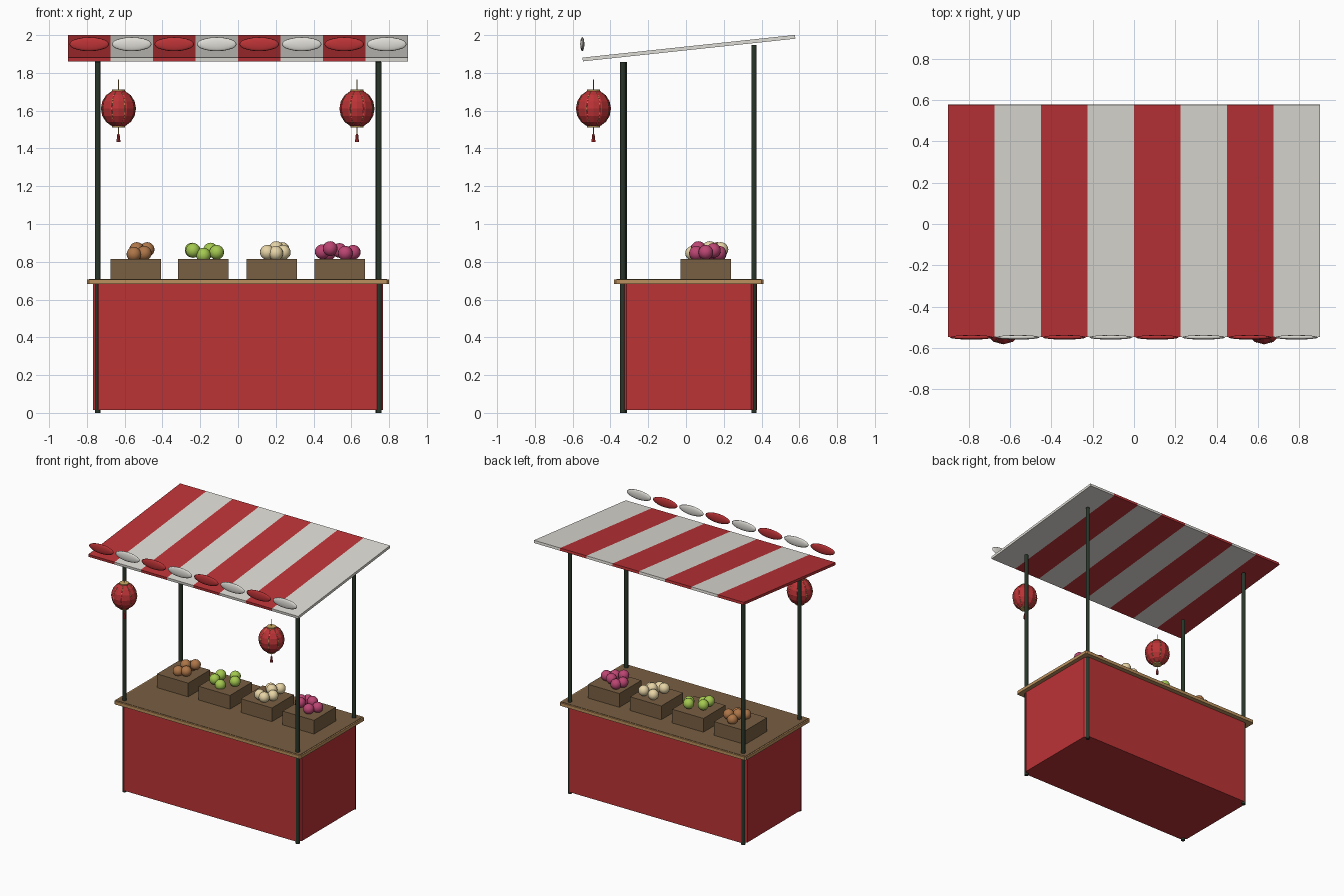
import bpy
import bmesh
from math import atan2, cos, hypot, pi, sin
from mathutils import Matrix, Vector

if "Cube" in bpy.data.objects:
    bpy.data.objects.remove(bpy.data.objects["Cube"], do_unlink=True)


def make_material(name, rgb):
    mat = bpy.data.materials.new(name)
    mat.use_nodes = True
    mat.diffuse_color = (*rgb, 1)
    mat.node_tree.nodes["Principled BSDF"].inputs["Base Color"].default_value = (*rgb, 1)
    return mat


RED = make_material("red", (0.5, 0.033, 0.037))
WHITE = make_material("warm white", (0.74, 0.72, 0.67))
DARK_WOOD = make_material("dark wood", (0.19, 0.115, 0.055))
LIGHT_WOOD = make_material("light wood", (0.5, 0.28, 0.11))
POST = make_material("dark green", (0.022, 0.036, 0.022))
GOLD = make_material("gold", (0.6, 0.4, 0.13))
BROWN = make_material("brown fruit", (0.42, 0.18, 0.065))
GREEN = make_material("green fruit", (0.37, 0.58, 0.08))
CREAM = make_material("cream fruit", (0.8, 0.66, 0.38))
PINK = make_material("pink fruit", (0.5, 0.06, 0.17))


def finish(name, bm, mat, smooth=False):
    mesh = bpy.data.meshes.new(name)
    bm.to_mesh(mesh)
    bm.free()
    mesh.materials.append(mat)
    for face in mesh.polygons:
        face.use_smooth = smooth
    obj = bpy.data.objects.new(name, mesh)
    bpy.context.collection.objects.link(obj)
    return obj


def box(name, center, size, mat, tilt=0, chamfer=0):
    bm = bmesh.new()
    bmesh.ops.create_cube(bm, size=1)
    bmesh.ops.scale(bm, vec=size, verts=bm.verts)
    if chamfer:
        upright = [e for e in bm.edges
                   if abs(e.verts[0].co.z - e.verts[1].co.z) > 0.01]
        bmesh.ops.bevel(bm, geom=upright, offset=chamfer, segments=1, affect='EDGES')
    place = Matrix.Translation(center) @ Matrix.Rotation(tilt, 4, 'X')
    bmesh.ops.transform(bm, matrix=place, verts=bm.verts)
    return finish(name, bm, mat)


def cylinder(name, x, y, z0, z1, radius, mat, sides=12, top=None):
    bm = bmesh.new()
    bmesh.ops.create_cone(bm, cap_ends=True, segments=sides, radius1=radius,
                          radius2=radius if top is None else top, depth=z1 - z0)
    bmesh.ops.translate(bm, vec=(x, y, (z0 + z1) / 2), verts=bm.verts)
    return finish(name, bm, mat)


def ellipsoid(name, center, radii, mat, segs=16, rings=10, smooth=True, pole_y=False):
    bm = bmesh.new()
    bmesh.ops.create_uvsphere(bm, u_segments=segs, v_segments=rings, radius=1)
    if pole_y:
        bmesh.ops.rotate(bm, matrix=Matrix.Rotation(pi / 2, 3, 'X'), verts=bm.verts)
    bmesh.ops.scale(bm, vec=radii, verts=bm.verts)
    bmesh.ops.translate(bm, vec=center, verts=bm.verts)
    return finish(name, bm, mat, smooth)


# Counter body with chamfered corners, worktop and wood edge
box("counter_body", (0, 0.015, 0.35), (1.535, 0.72, 0.67), RED, chamfer=0.03)
box("worktop_edge", (0, 0.015, 0.695), (1.6, 0.79, 0.024), LIGHT_WOOD, chamfer=0.01)
box("worktop", (0, 0.015, 0.7075), (1.578, 0.768, 0.004), DARK_WOOD)

# Four posts, taller at the back
for x, side in ((-0.743, "right"), (0.743, "left")):
    for y, z, end in ((-0.328, 1.857, "front"), (0.36, 1.947, "back")):
        shift = 0.006 if (side, end) == ("left", "front") else 0
        cylinder(f"{end}_{side}_post", x + shift / 2, y - shift, 0, z, 0.0145, POST)

# Sloping striped canopy with a row of oval flaps
STRIPE = 0.225
slope = atan2(0.12, 1.125)
for i in range(8):
    x = (i - 3.5) * STRIPE
    mat = WHITE if i % 2 else RED
    box(f"canopy_stripe_{i + 1}", (x, 0.0155, 1.931),
        (STRIPE, hypot(1.125, 0.12), 0.02), mat, tilt=slope)
    ellipsoid(f"canopy_flap_{i + 1}", (x, -0.549, 1.952), (0.105, 0.011, 0.037),
              mat, segs=20, rings=8, pole_y=True)


# Hanging lanterns
def lantern(side, x, y=-0.49, z=1.611):
    ellipsoid(f"{side}_lantern", (x, y, z), (0.093, 0.093, 0.1), RED,
              segs=12, rings=8, smooth=False)
    for part, lift in (("top", 0.093), ("bottom", -0.093)):
        cylinder(f"{side}_lantern_{part}_cap", x, y, z + lift - 0.007,
                 z + lift + 0.007, 0.034, GOLD)
    cylinder(f"{side}_lantern_cord", x, y, z + 0.09, z + 0.155, 0.002, GOLD, 6)
    cylinder(f"{side}_tassel_cord", x, y, z - 0.14, z - 0.09, 0.002, GOLD, 6)
    cylinder(f"{side}_tassel", x, y, z - 0.178, z - 0.135, 0.011, RED, 8, top=0.006)
    # Thin ribs following the lantern's meridians
    curve = bpy.data.curves.new(f"{side}_lantern_ribs", 'CURVE')
    curve.dimensions = '3D'
    curve.bevel_depth = 0.0015
    curve.bevel_resolution = 0
    curve.materials.append(GOLD)
    for k in range(8):
        turn = (k + 0.5) * pi / 4
        rib = curve.splines.new('POLY')
        rib.points.add(8)
        for j, point in enumerate(rib.points):
            lat = (j - 4) * pi / 11
            r = 0.091 * cos(lat)
            point.co = (x + r * cos(turn), y + r * sin(turn), z + 0.099 * sin(lat), 1)
    obj = bpy.data.objects.new(f"{side}_lantern_ribs", curve)
    bpy.context.collection.objects.link(obj)


lantern("right", -0.633)
lantern("left", 0.63)

# Produce crates, each with its own heap of round fruit (offsets from crate centre)
CRATES = (
    ("brown", -0.541, BROWN, ((0.005, 0.02, 0.865), (0.06, 0.06, 0.865),
                              (0.045, -0.03, 0.845), (-0.01, -0.05, 0.84), (0.02, 0.07, 0.84))),
    ("green", -0.183, GREEN, ((-0.055, -0.05, 0.86), (0.0, -0.06, 0.835), (0.07, 0.02, 0.85),
                              (0.038, 0.07, 0.862), (-0.06, 0.03, 0.862))),
    ("cream", 0.178, CREAM, ((-0.023, -0.06, 0.85), (0.025, 0.02, 0.87), (0.062, -0.02, 0.85),
                             (0.022, -0.07, 0.845), (0.055, 0.08, 0.865), (-0.02, 0.07, 0.85))),
    ("pink", 0.538, PINK, ((-0.05, -0.04, 0.87), (-0.092, 0.03, 0.853), (0.0, 0.04, 0.86),
                           (0.072, 0.0, 0.85), (-0.06, 0.07, 0.845), (0.03, -0.05, 0.845))),
)
for label, x, mat, heap in CRATES:
    box(f"{label}_fruit_crate", (x, 0.105, 0.762), (0.268, 0.268, 0.108), DARK_WOOD)
    for n, spot in enumerate(heap):
        ellipsoid(f"{label}_fruit_{n + 1}", Vector((x, 0.105, 0)) + Vector(spot),
                  (0.039, 0.039, 0.039), mat)
